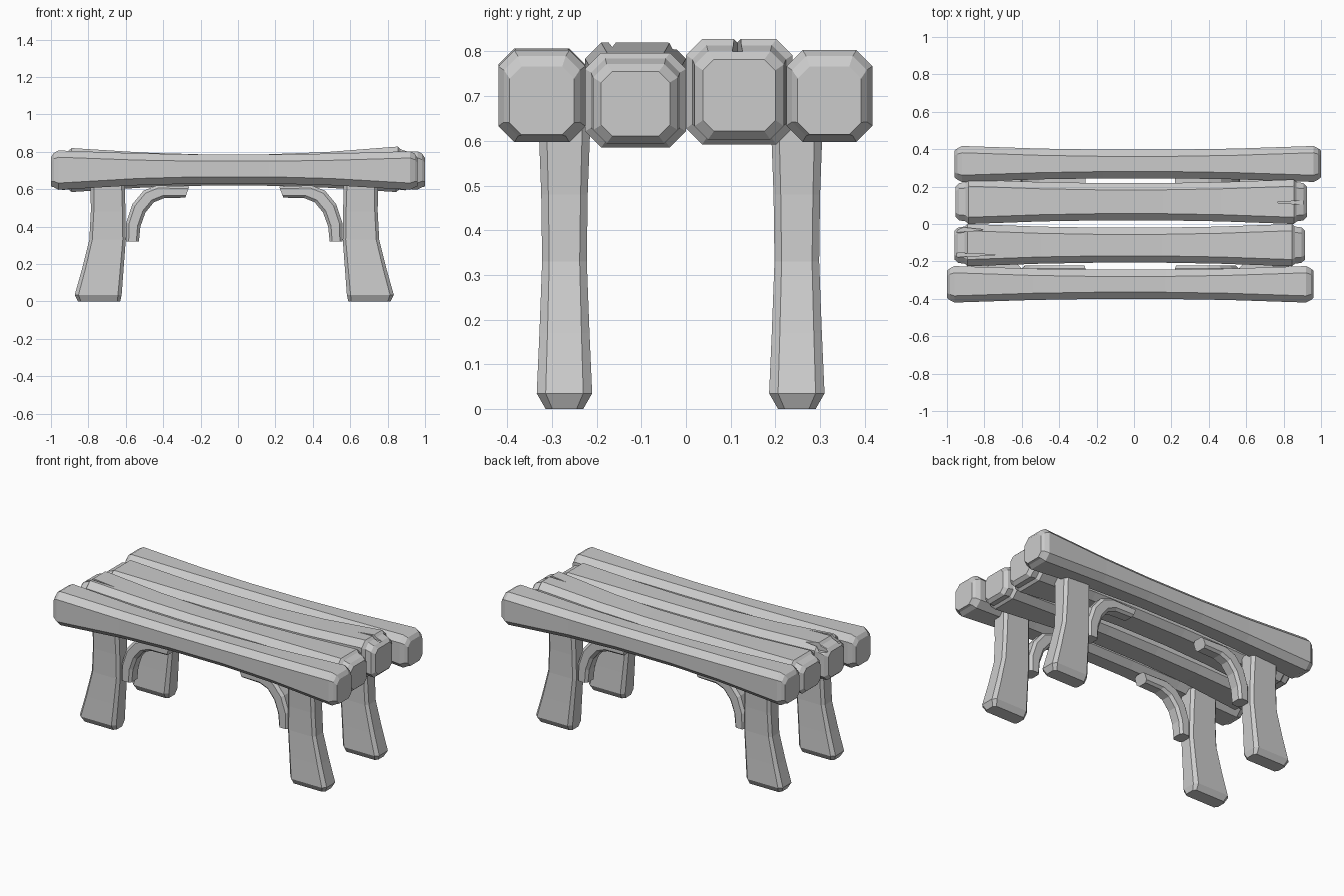
import bpy
import bmesh
from mathutils import Vector

if "Cube" in bpy.data.objects:
    bpy.data.objects.remove(bpy.data.objects["Cube"], do_unlink=True)

grey = bpy.data.materials.new("plain_grey")
grey.use_nodes = True
grey.diffuse_color = (0.6, 0.6, 0.6, 1)
grey.node_tree.nodes["Principled BSDF"].inputs["Base Color"].default_value = (0.6, 0.6, 0.6, 1)

CX, CY = -0.02, -0.012     # middle of the leg frame


def loft(name, rings):
    """Skin a list of equal-length point rings and cap both ends."""
    bm = bmesh.new()
    loops = [[bm.verts.new(p) for p in ring] for ring in rings]
    n = len(loops[0])
    for a, b in zip(loops, loops[1:]):
        for i in range(n):
            j = (i + 1) % n
            bm.faces.new((a[i], a[j], b[j], b[i]))
    bm.faces.new(loops[0])
    bm.faces.new(loops[-1])
    bmesh.ops.recalc_face_normals(bm, faces=bm.faces)
    mesh = bpy.data.meshes.new(name)
    bm.to_mesh(mesh)
    bm.free()
    mesh.materials.append(grey)
    obj = bpy.data.objects.new(name, mesh)
    bpy.context.collection.objects.link(obj)
    return obj


def octagon(a0, a1, b0, b1, c):
    """Rectangle with cut corners, as (a, b) pairs."""
    return [(a0 + c, b0), (a1 - c, b0), (a1, b0 + c), (a1, b1 - c),
            (a1 - c, b1), (a0 + c, b1), (a0, b1 - c), (a0, b0 + c)]


def scaled(ring, x, s, dz=0):
    """Copy of a ring moved to x and shrunk about its middle."""
    mid = sum(ring, Vector()) / len(ring)
    return [Vector((x, mid.y + (p.y - mid.y) * s, mid.z + (p.z - mid.z) * s + dz)) for p in ring]


def plank(name, x0, x1, y0, y1, z0, left_top, right_top, stub):
    """Waisted plank with cut corners; a stub gives stepped ends."""
    cap = 0.07 if stub else 0.04
    a, b = x0 + cap, x1 - cap
    rings = []
    for u in (-1, -0.55, -0.2, 0.2, 0.55, 1):
        waist = 1 - u * u
        tops = left_top if u < 0 else right_top
        top = 0.785 + (tops - 0.785) * u * u
        dy = 0.02 * waist
        x = (a + b) / 2 + u * (b - a) / 2
        rings.append([Vector((x, y, z)) for y, z in
                      octagon(y0 + dy, y1 - dy, z0 + 0.035 * waist, top, 0.036)])
    if stub:
        steps = ((0.015, 0.88, 0), (0.05, 0.84, -0.008), (cap, 0.68, -0.008))
    else:
        steps = ((0.025, 0.87, 0), (cap, 0.74, -0.01))
    first, last = rings[0], rings[-1]
    for d, s, dz in steps:
        rings.insert(0, scaled(first, a - d, s, dz))
        rings.append(scaled(last, b + d, s, dz))
    return loft(name, rings)


def crack(target, name, tip, mouth, y, half, z):
    """Wedge-shaped split cut into the top of a plank end."""
    outline = [(tip, y), (mouth, y - half), (mouth, y + half)]
    cutter = loft(name, [[(p, q, h) for p, q in outline] for h in (z, 0.9)])
    cutter.hide_render = True
    cutter.hide_viewport = True
    cut = target.modifiers.new(name, "BOOLEAN")
    cut.operation = "DIFFERENCE"
    cut.solver = "EXACT"
    cut.object = cutter


# Seat planks, front to back
plank("front_plank", -1.0, 0.96, -0.42, -0.225, 0.597, 0.807, 0.803, False)
second = plank("second_plank", -0.96, 0.915, -0.226, 0.0, 0.585, 0.82, 0.797, True)
third = plank("third_plank", -0.955, 0.925, 0.0, 0.238, 0.592, 0.80, 0.828, True)
plank("back_plank", -0.96, 1.0, 0.225, 0.417, 0.598, 0.803, 0.803, False)
crack(second, "crack_cutter_a", -0.8, -0.97, -0.03, 0.018, 0.775)
crack(second, "crack_cutter_b", -0.73, -0.97, -0.165, 0.012, 0.785)
crack(third, "crack_cutter_c", 0.75, 0.94, 0.115, 0.014, 0.80)

# Legs: height, inner x, outer x, half depth, corner cut
LEG = [(0.0, 0.61, 0.835, 0.042, 0.015), (0.035, 0.602, 0.853, 0.062, 0.02),
       (0.17, 0.592, 0.815, 0.056, 0.018), (0.33, 0.58, 0.775, 0.05, 0.016),
       (0.48, 0.582, 0.767, 0.052, 0.016), (0.64, 0.585, 0.768, 0.058, 0.018)]

# Brace outline pairs: outer side then inner side
BRACE = [((0.578, 0.32), (0.51, 0.32)), ((0.578, 0.42), (0.502, 0.40)),
         ((0.545, 0.52), (0.475, 0.475)), ((0.485, 0.592), (0.43, 0.53)),
         ((0.415, 0.62), (0.375, 0.552)), ((0.24, 0.615), (0.262, 0.555))]

for sx, side in ((-1, "right"), (1, "left")):
    for sy, end in ((-1, "front"), (1, "back")):
        rings = [[(CX + sx * x, CY + sy * (0.26 + y), z)
                  for x, y in octagon(xi, xo, -h, h, c)] for z, xi, xo, h, c in LEG]
        loft(f"{end}_{side}_leg", rings)

        # Curved brace between leg and seat
        rings = []
        for po, pi in BRACE:
            o, i = Vector(po), Vector(pi)
            ring = []
            for t, y in octagon(0, 1, 0.21, 0.295, 0.015):
                t = min(max(t, 0), 1)
                t = 0.2 if 0 < t < 0.5 else 0.8 if 0.5 < t < 1 else t
                p = o.lerp(i, t)
                ring.append((CX + sx * p.x, CY + sy * y, p.y))
            rings.append(ring)
        loft(f"{end}_{side}_brace", rings)
